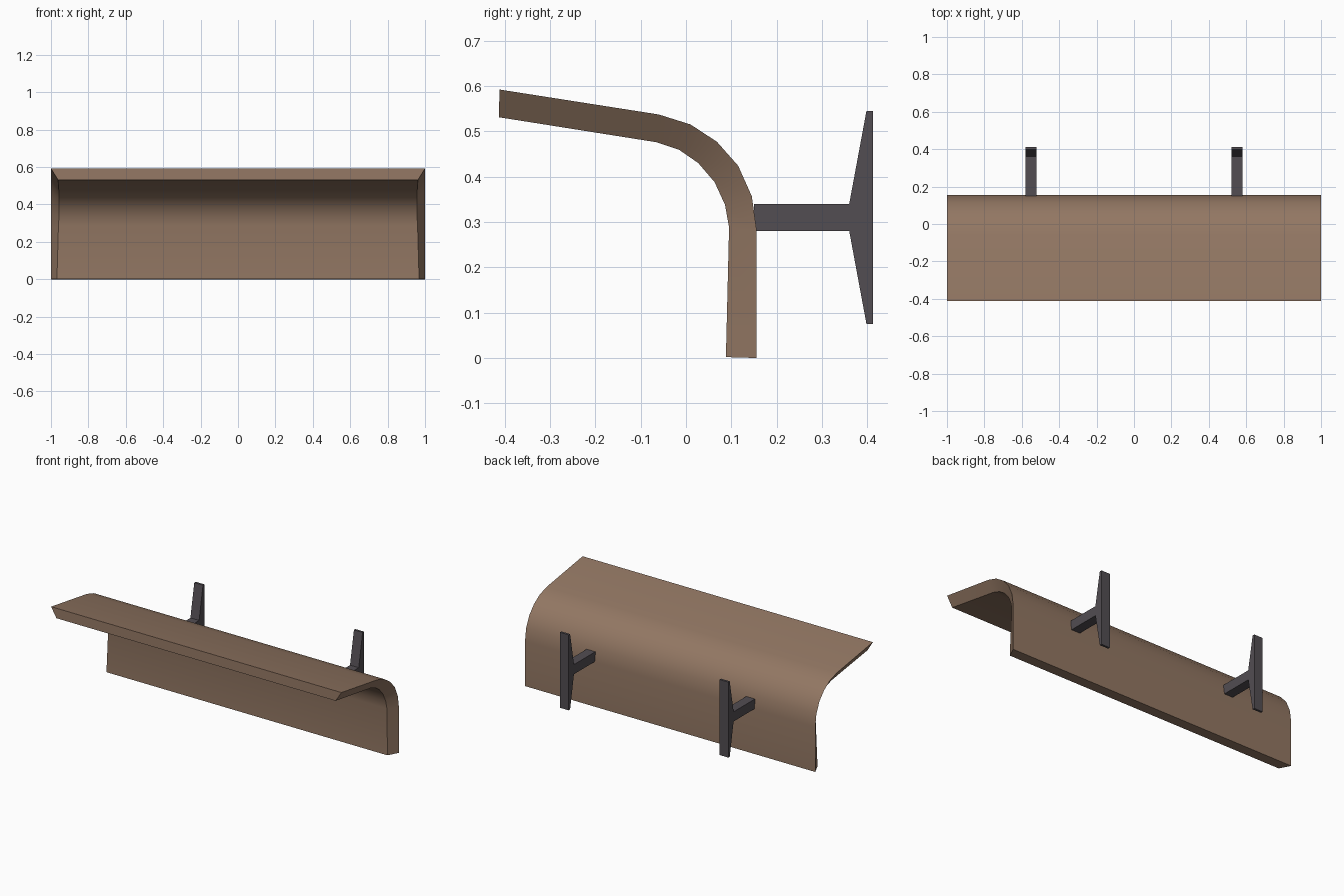
import bpy, bmesh, math

if "Cube" in bpy.data.objects:
    bpy.data.objects.remove(bpy.data.objects["Cube"])


def material(name, rgb):
    m = bpy.data.materials.new(name)
    m.diffuse_color = (*rgb, 1)
    m.use_nodes = True
    m.node_tree.nodes["Principled BSDF"].inputs["Base Color"].default_value = m.diffuse_color
    return m


brown = material("warm_brown", (0.29, 0.185, 0.125))
charcoal = material("charcoal_metal", (0.085, 0.075, 0.085))


def finish(bm, name, mat):
    bmesh.ops.recalc_face_normals(bm, faces=bm.faces)
    mesh = bpy.data.meshes.new(name)
    bm.to_mesh(mesh)
    bm.free()
    obj = bpy.data.objects.new(name, mesh)
    bpy.context.collection.objects.link(obj)
    mesh.materials.append(mat)
    return obj


# Curved backrest shell: (y, z) profiles, the inner one slightly shorter in x
outer = [(0.156, 0), (0.156, 0.28), (0.145, 0.357), (0.115, 0.424), (0.068, 0.477),
         (0.01, 0.515), (-0.06, 0.537), (-0.411, 0.592)]
inner = [(0.088, 0.002), (0.095, 0.288), (0.086, 0.338), (0.063, 0.388), (0.027, 0.43),
         (-0.015, 0.459), (-0.066, 0.476), (-0.413, 0.531)]
inner_half = [0.968, 0.96, 0.957, 0.956, 0.956, 0.957, 0.958, 0.962]
bm = bmesh.new()
o = [[bm.verts.new((s, y, z)) for y, z in outer] for s in (-1, 1)]
n = [[bm.verts.new((s * w, y, z)) for (y, z), w in zip(inner, inner_half)] for s in (-1, 1)]
for i in range(len(outer) - 1):
    for a, b in ((o[0], o[1]), (n[0], n[1]), (o[0], n[0]), (o[1], n[1])):
        bm.faces.new((a[i], a[i + 1], b[i + 1], b[i]))
for i in (0, -1):
    bm.faces.new((o[0][i], o[1][i], n[1][i], n[0][i]))
shell = finish(bm, "curved_shell", brown)
bpy.context.view_layer.objects.active = shell
shell.select_set(True)
bpy.ops.object.shade_smooth_by_angle(angle=math.radians(35))
shell.select_set(False)

# Wall brackets: arm and flared plate extruded along x
arm = [(0.15, 0.28), (0.36, 0.28), (0.36, 0.34), (0.15, 0.34)]
plate = [(0.36, 0.28), (0.398, 0.075), (0.412, 0.075), (0.412, 0.545), (0.398, 0.545), (0.36, 0.34)]
for side, x in (("left", -0.55), ("right", 0.55)):
    bm = bmesh.new()
    profile = arm[:1] + plate + arm[3:]
    face = bm.faces.new([bm.verts.new((x - 0.03, y, z)) for y, z in profile])
    ext = bmesh.ops.extrude_face_region(bm, geom=[face])
    bmesh.ops.translate(bm, vec=(0.06, 0, 0),
                        verts=[v for v in ext["geom"] if isinstance(v, bmesh.types.BMVert)])
    finish(bm, side + "_wall_bracket", charcoal)
